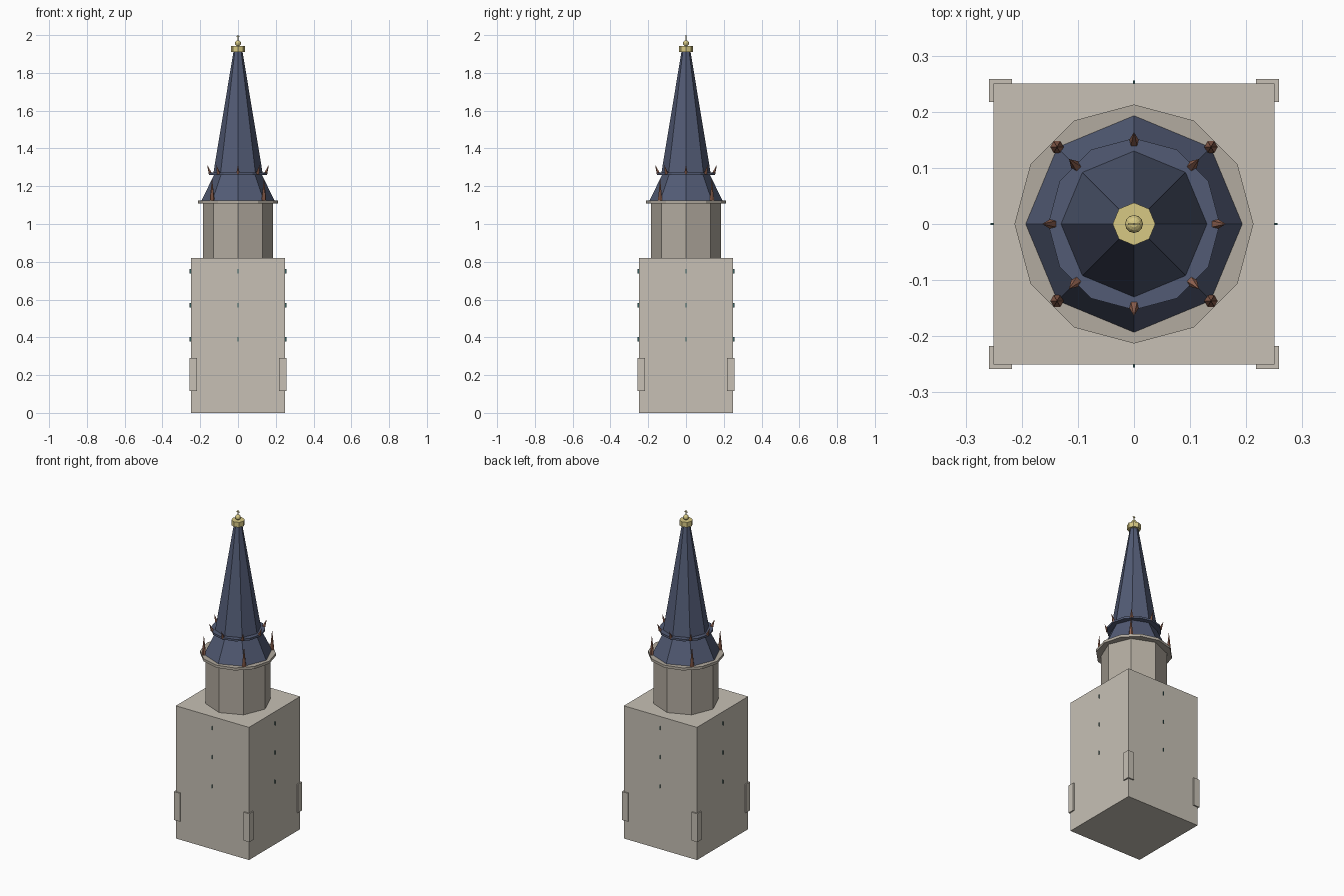
import bpy, bmesh
from math import cos, sin, pi
from mathutils import Vector, Matrix

if "Cube" in bpy.data.objects:
    bpy.data.objects.remove(bpy.data.objects["Cube"])


def material(name, rgb):
    m = bpy.data.materials.new(name)
    m.diffuse_color = (*rgb, 1)
    m.use_nodes = True
    m.node_tree.nodes["Principled BSDF"].inputs["Base Color"].default_value = m.diffuse_color
    return m


STONE = material("pale_stone", (0.57, 0.53, 0.46))
DRUM = material("drum_stone", (0.45, 0.41, 0.35))
SLATE = material("blue_slate", (0.085, 0.105, 0.178))
COPPER = material("copper", (0.30, 0.13, 0.085))
GOLD = material("gilding", (0.68, 0.58, 0.23))
GLASS = material("dark_teal", (0.04, 0.12, 0.12))


def finish(bm, name, mat):
    bmesh.ops.recalc_face_normals(bm, faces=bm.faces)
    me = bpy.data.meshes.new(name)
    bm.to_mesh(me)
    bm.free()
    ob = bpy.data.objects.new(name, me)
    me.materials.append(mat)
    bpy.context.collection.objects.link(ob)
    return ob


def box(name, centre, size, mat, turn=0):
    bm = bmesh.new()
    bmesh.ops.create_cube(bm, size=1, matrix=Matrix.Rotation(turn, 4, 'Z')
                          @ Matrix.Translation(centre) @ Matrix.Diagonal((*size, 1)))
    return finish(bm, name, mat)


def prism(name, sides, profile, mat, matrix=Matrix()):
    """Closed stack of regular polygons from (radius, z) pairs."""
    bm = bmesh.new()
    rings = []
    for r, z in profile:
        n = sides if r > 0 else 1
        rings.append([bm.verts.new((r * cos(2 * pi * i / sides), r * sin(2 * pi * i / sides), z))
                      for i in range(n)])
    for a, b in zip(rings, rings[1:]):
        for i in range(sides):
            j = (i + 1) % sides
            bm.faces.new([a[i], a[j], b[0]] if len(b) == 1 else [a[i], a[j], b[j], b[i]])
    for ring in (rings[0], rings[-1]):
        if len(ring) > 1:
            bm.faces.new(ring)
    bm.transform(matrix)
    return finish(bm, name, mat)


# Square tower
box("tower_body", (0, 0, 0.41), (0.5, 0.5, 0.82), STONE)

# Corner blocks and thin slit fins on the four sides
for k in range(4):
    a = k * pi / 2
    box(f"corner_block_{k}", (0.2375, 0.2375, 0.203), (0.041, 0.041, 0.175), STONE, a)
    for n, z in enumerate((0.39, 0.57, 0.75)):
        box(f"window_slit_{k}_{n}", (0.2515, 0, z), (0.009, 0.003, 0.022), GLASS, a)

# Octagonal drum and cornice
prism("drum", 8, [(0.185, 0.82), (0.185, 1.11)], DRUM)
prism("cornice", 12, [(0.213, 1.108), (0.213, 1.124)], DRUM)

# Slate roof: flared skirt, band, spire
prism("roof_skirt", 8, [(0.193, 1.124), (0.126, 1.262)], SLATE)
prism("roof_band", 12, [(0.153, 1.26), (0.153, 1.272)], SLATE)
prism("spire", 8, [(0.13, 1.272), (0.024, 1.912)], SLATE)

# Upright pinnacles on the diagonal corners
for k in range(4):
    a = pi / 4 + k * pi / 2
    prism(f"pinnacle_{k}", 6, [(0.012, 1.124), (0.012, 1.135), (0.0, 1.245)], COPPER,
          Matrix.Translation((0.194 * cos(a), 0.194 * sin(a), 0)))

# Outward leaning spikes around the band
for k in range(8):
    a = k * pi / 4
    lean = Matrix.Rotation(a, 4, 'Z') @ Matrix.Translation((0.145, 0, 1.266)) @ Matrix.Rotation(0.37, 4, 'Y')
    prism(f"band_spike_{k}", 5, [(0.010, 0), (0.0, 0.052)], COPPER, lean)

# Gilded collar, ball and small cross
prism("collar", 8, [(0.038, 1.911), (0.038, 1.942)], GOLD)
bm = bmesh.new()
bmesh.ops.create_uvsphere(bm, u_segments=12, v_segments=8, radius=0.016,
                          matrix=Matrix.Translation((0, 0, 1.957)))
finish(bm, "ball", GOLD)
prism("finial_rod", 6, [(0.002, 1.965), (0.002, 2.0)], GOLD)
box("finial_crossbar", (0, 0, 1.991), (0.022, 0.003, 0.003), GOLD)
